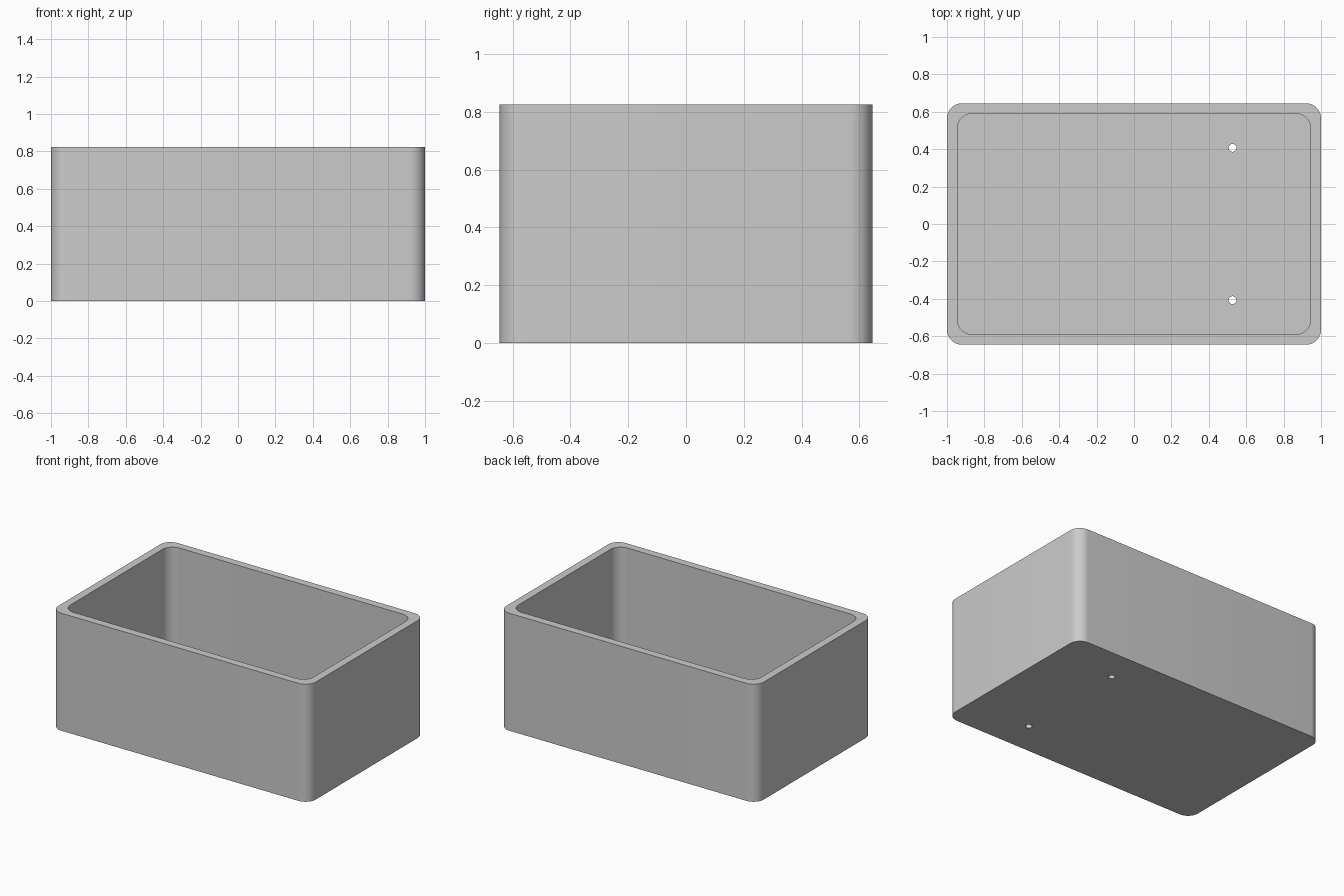
import bpy
import bmesh
from math import cos, sin, pi, radians

cube = bpy.data.objects.get("Cube")
if cube:
    bpy.data.objects.remove(cube, do_unlink=True)

HEIGHT, FLOOR = 0.825, 0.055

grey = bpy.data.materials.new("plain grey")
grey.use_nodes = True
colour = (0.6, 0.6, 0.6, 1)
grey.diffuse_color = colour
grey.node_tree.nodes["Principled BSDF"].inputs["Base Color"].default_value = colour


def rounded_rect(hx, hy, r, steps=12):
    """Counter-clockwise outline of a rectangle with rounded corners."""
    points = []
    for i, (sx, sy) in enumerate([(1, 1), (-1, 1), (-1, -1), (1, -1)]):
        for s in range(steps + 1):
            a = (i + s / steps) * pi / 2
            points.append((sx * (hx - r) + r * cos(a), sy * (hy - r) + r * sin(a)))
    return points


def circle(cx, cy, r, sides=24):
    return [(cx + r * cos(2 * pi * i / sides), cy + r * sin(2 * pi * i / sides))
            for i in range(sides)]


def prism(name, outline, z0, z1):
    """Extrude a flat outline from z0 up to z1."""
    bm = bmesh.new()
    face = bm.faces.new([bm.verts.new((x, y, z0)) for x, y in outline])
    top = bmesh.ops.extrude_face_region(bm, geom=[face])["geom"]
    verts = [v for v in top if isinstance(v, bmesh.types.BMVert)]
    bmesh.ops.translate(bm, verts=verts, vec=(0, 0, z1 - z0))
    bmesh.ops.recalc_face_normals(bm, faces=bm.faces)
    mesh = bpy.data.meshes.new(name)
    bm.to_mesh(mesh)
    bm.free()
    mesh.materials.append(grey)
    obj = bpy.data.objects.new(name, mesh)
    bpy.context.collection.objects.link(obj)
    return obj


# Solid outer block
box = prism("open_box", rounded_rect(1, 0.645, 0.08), 0, HEIGHT)

# Cavity and the two floor holes
cutters = [prism("cavity_cutter", rounded_rect(0.945, 0.59, 0.08), FLOOR, HEIGHT + 0.1)]
for side, y in (("back", 0.407), ("front", -0.407)):
    cutters.append(prism(side + "_hole_cutter", circle(0.527, y, 0.021), -0.1, FLOOR + 0.1))

bpy.ops.object.select_all(action="DESELECT")
bpy.context.view_layer.objects.active = box
box.select_set(True)
for cutter in cutters:
    cut = box.modifiers.new(cutter.name, "BOOLEAN")
    cut.operation = "DIFFERENCE"
    cut.solver = "EXACT"
    cut.object = cutter
    bpy.ops.object.modifier_apply(modifier=cut.name)
    bpy.data.objects.remove(cutter, do_unlink=True)

# Smooth rounded corners, sharp rims
bpy.ops.object.shade_smooth_by_angle(angle=radians(30))
